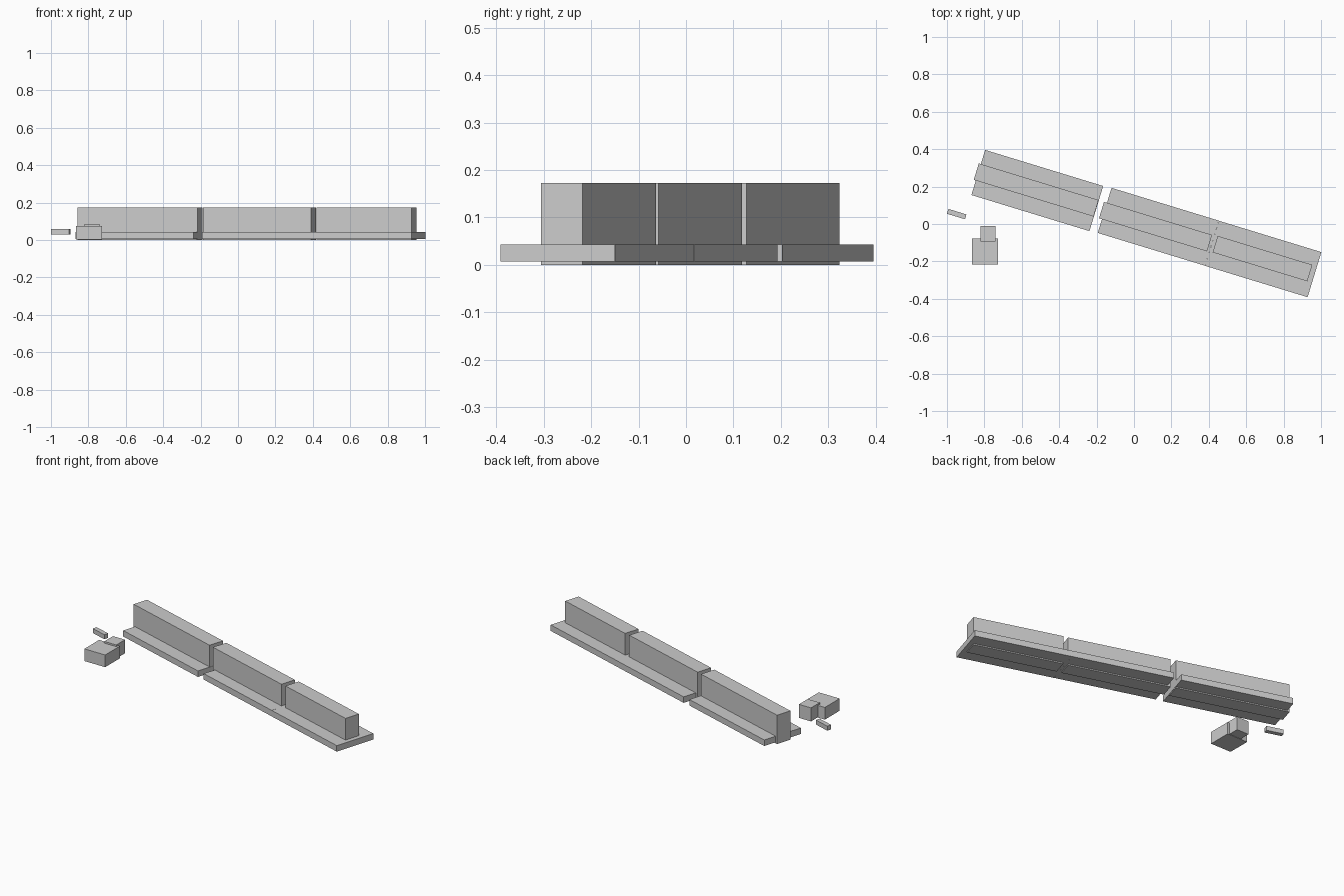
import bpy, bmesh
from math import radians
from mathutils import Matrix, Vector

if "Cube" in bpy.data.objects:
    bpy.data.objects.remove(bpy.data.objects["Cube"])

TILT = radians(-17)


def box(name, centre, size, z0, z1, angle=0.0):
    """Flat-faced box given its plan centre, plan size and height range."""
    bm = bmesh.new()
    bmesh.ops.create_cube(bm, size=1)
    bmesh.ops.scale(bm, vec=Vector((size[0], size[1], z1 - z0)), verts=bm.verts)
    mesh = bpy.data.meshes.new(name)
    bm.to_mesh(mesh)
    bm.free()
    obj = bpy.data.objects.new(name, mesh)
    obj.matrix_world = (Matrix.Translation((centre[0], centre[1], (z0 + z1) / 2))
                        @ Matrix.Rotation(angle, 4, 'Z'))
    bpy.context.collection.objects.link(obj)
    return obj


# Three barrier sections: slab centre, slab length, wall centre, wall length
sections = [
    ("left", (-0.517, 0.179), 0.66, (-0.523, 0.182), 0.67),
    ("middle", (0.130, -0.015), 0.60, (0.115, -0.014), 0.604),
    ("right", (0.691, -0.187), 0.573, (0.687, -0.185), 0.529),
]
for side, slab_c, slab_l, wall_c, wall_l in sections:
    box(side + "_base_slab", slab_c, (slab_l, 0.252), 0.007, 0.043, TILT)
    box(side + "_wall", wall_c, (wall_l, 0.092), 0.0, 0.173, TILT)

# Separate blocks beside the barrier
box("large_block", (-0.797, -0.147), (0.138, 0.140), 0.003, 0.076)
box("small_block", (-0.780, -0.053), (0.080, 0.083), 0.005, 0.086)
box("loose_bar", (-0.948, 0.053), (0.101, 0.027), 0.031, 0.058, TILT)
